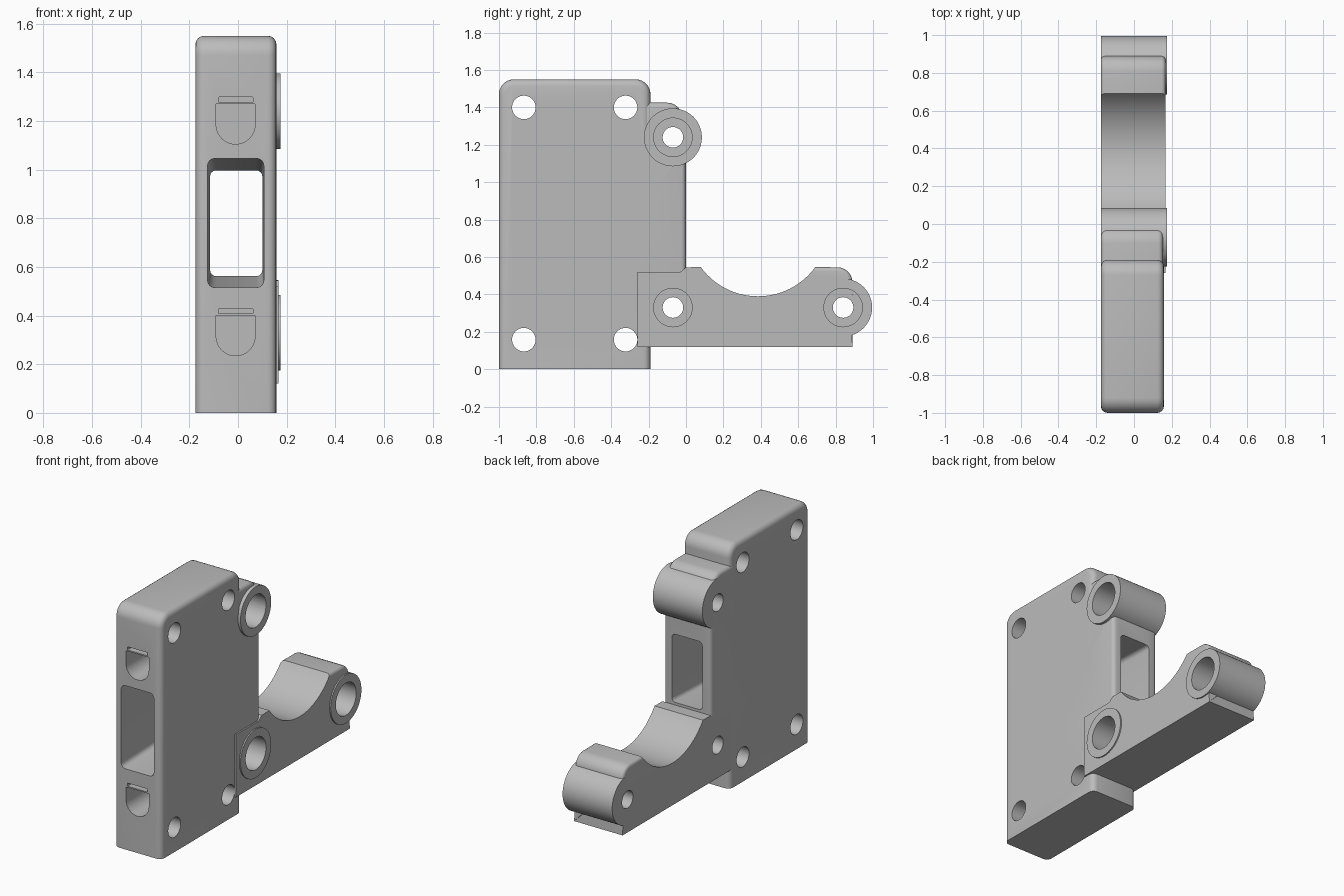
import bpy, bmesh
from math import sin, cos, pi, radians, atan2

if "Cube" in bpy.data.objects:
    bpy.data.objects.remove(bpy.data.objects["Cube"], do_unlink=True)

grey = bpy.data.materials.new("plain grey")
grey.use_nodes = True
grey.diffuse_color = (0.5, 0.5, 0.5, 1)
grey.node_tree.nodes["Principled BSDF"].inputs["Base Color"].default_value = (0.5, 0.5, 0.5, 1)

LEFT, RIGHT = -0.175, 0.158      # main side faces
ARM_FACE, BOSS_FACE = 0.167, 0.175


def arc(cu, cv, r, a0, a1, n=12):
    """Points on an arc, angles in degrees."""
    return [(cu + r * cos(radians(a0 + (a1 - a0) * i / n)),
             cv + r * sin(radians(a0 + (a1 - a0) * i / n))) for i in range(n + 1)]


def circle(cu, cv, r, n=48):
    return arc(cu, cv, r, 0, 360, n)[:-1]


def rounded(u0, u1, v0, v1, r):
    return (arc(u1 - r, v1 - r, r, 0, 90, 4) + arc(u0 + r, v1 - r, r, 90, 180, 4)
            + arc(u0 + r, v0 + r, r, 180, 270, 4) + arc(u1 - r, v0 + r, r, 270, 360, 4))


def prism(name, points, a, b, axis="x", end=None, bevel=0, rule=None):
    """Sweep a profile from a to b along x (y,z profile) or y (x,z profile)."""
    bm = bmesh.new()
    place = (lambda p, t: (t, p[0], p[1])) if axis == "x" else (lambda p, t: (p[0], t, p[1]))
    first = [bm.verts.new(place(p, a)) for p in points]
    last = [bm.verts.new(place(p, b)) for p in (end or points)]
    bm.faces.new(first)
    bm.faces.new(last)
    for i in range(len(first)):
        j = (i + 1) % len(first)
        bm.faces.new((first[i], first[j], last[j], last[i]))
    bmesh.ops.recalc_face_normals(bm, faces=bm.faces)
    if bevel:
        # round the rims of the side faces that satisfy the rule
        rims = [e for e in bm.edges if abs(e.verts[0].co.x - e.verts[1].co.x) < 1e-5
                and rule((e.verts[0].co + e.verts[1].co) / 2)]
        bmesh.ops.bevel(bm, geom=rims, offset=bevel, segments=4, profile=0.5,
                        affect="EDGES", clamp_overlap=True)
        bmesh.ops.recalc_face_normals(bm, faces=bm.faces)
    mesh = bpy.data.meshes.new(name)
    bm.to_mesh(mesh)
    bm.free()
    mesh.materials.append(grey)
    obj = bpy.data.objects.new(name, mesh)
    bpy.context.collection.objects.link(obj)
    return obj


def combine(target, other, operation, keep=False):
    mod = target.modifiers.new("cut", "BOOLEAN")
    mod.operation, mod.object, mod.solver = operation, other, "EXACT"
    bpy.context.view_layer.objects.active = target
    bpy.ops.object.modifier_apply(modifier=mod.name)
    if not keep:
        bpy.data.objects.remove(other, do_unlink=True)


# Main block with rounded top ends
block = [(-1, 0), (-0.19, 0)] + arc(-0.27, 1.47, 0.08, 0, 90, 8) + arc(-0.92, 1.47, 0.08, 90, 180, 8)
body = prism("body", block, LEFT, RIGHT, bevel=0.035, rule=lambda c: c.z > 0.01)

# Rear extension behind the window
rear = [(-0.5, 0.5), (0, 0.5), (0, 1.2), (-0.5, 1.2)]
combine(body, prism("rear_extension", rear, LEFT, RIGHT, bevel=0.025,
                    rule=lambda c: c.y > -0.01), "UNION")

# Upper lug with a hinge barrel
lug_shape = [(-0.24, 1.15), (-0.02, 1.15)] + arc(-0.1, 1.345, 0.08, 0, 90, 6) + [(-0.24, 1.425)]
lug = prism("upper_lug", lug_shape, LEFT, RIGHT - 0.005, bevel=0.025, rule=lambda c: c.z > 1.3)
upper_barrel = prism("upper_barrel", circle(-0.07, 1.24, 0.155), LEFT, BOSS_FACE)

# Lower arm with a round saddle
saddle = arc(0.385, 0.768, 0.378, 216, 324, 28)
arm_shape = ([(-0.26, 0.12), (0.89, 0.12), (0.89, 0.46)] + arc(0.81, 0.465, 0.08, 0, 90, 6)
             + saddle[::-1] + [(0, 0.545), (-0.03, 0.52), (-0.26, 0.52)])
arm = prism("arm", arm_shape, LEFT, ARM_FACE, bevel=0.025,
            rule=lambda c: c.y > 0.7 and c.z > 0.44)
near_barrel = prism("arm_near_barrel", circle(-0.07, 0.33, 0.155), LEFT, BOSS_FACE)
far_barrel = prism("arm_far_barrel", circle(0.84, 0.33, 0.155), LEFT, BOSS_FACE)

# Stepped hinge holes, wide from the right and narrow on the left
hinges = [((-0.07, 1.24), (body, lug, upper_barrel)),
          ((-0.07, 0.33), (arm, near_barrel)),
          ((0.84, 0.33), (arm, far_barrel))]
for (y, z), parts in hinges:
    for radius, start in ((0.055, -0.3), (0.103, -0.1)):
        cutter = prism("hinge_cutter", circle(y, z, radius), start, 0.3)
        for part in parts:
            combine(part, cutter, "DIFFERENCE", keep=True)
        bpy.data.objects.remove(cutter, do_unlink=True)

# Tapered window running front to back
combine(body, prism("window_cutter", rounded(-0.125, 0.106, 0.515, 1.046, 0.03), -1.001, 0.001, "y",
                    end=rounded(-0.115, 0.1, 0.562, 0.997, 0.025)), "DIFFERENCE")

# Bolt holes through the block corners
for y in (-0.867, -0.323):
    for z in (0.158, 1.4):
        combine(body, prism("bolt_cutter", circle(y, z, 0.063, 32), -0.3, 0.3), "DIFFERENCE")

# Front pockets, each with a thin slot above
for top in (0.4, 1.27):
    pocket = [(0.07, top), (-0.09, top)] + arc(-0.01, top - 0.085, 0.08, 180, 360, 20)
    combine(body, prism("pocket_cutter", pocket, -1.1, -0.7, "y"), "DIFFERENCE")
    slot = rounded(-0.08, 0.062, top + 0.008, top + 0.028, 0.003)
    combine(body, prism("slot_cutter", slot, -1.1, -0.9, "y"), "DIFFERENCE")

# Smooth the curved walls and keep edges crisp
bpy.ops.object.select_all(action="DESELECT")
for part in (body, lug, upper_barrel, arm, near_barrel, far_barrel):
    part.select_set(True)
bpy.context.view_layer.objects.active = body
bpy.ops.object.shade_smooth_by_angle(angle=radians(30))
